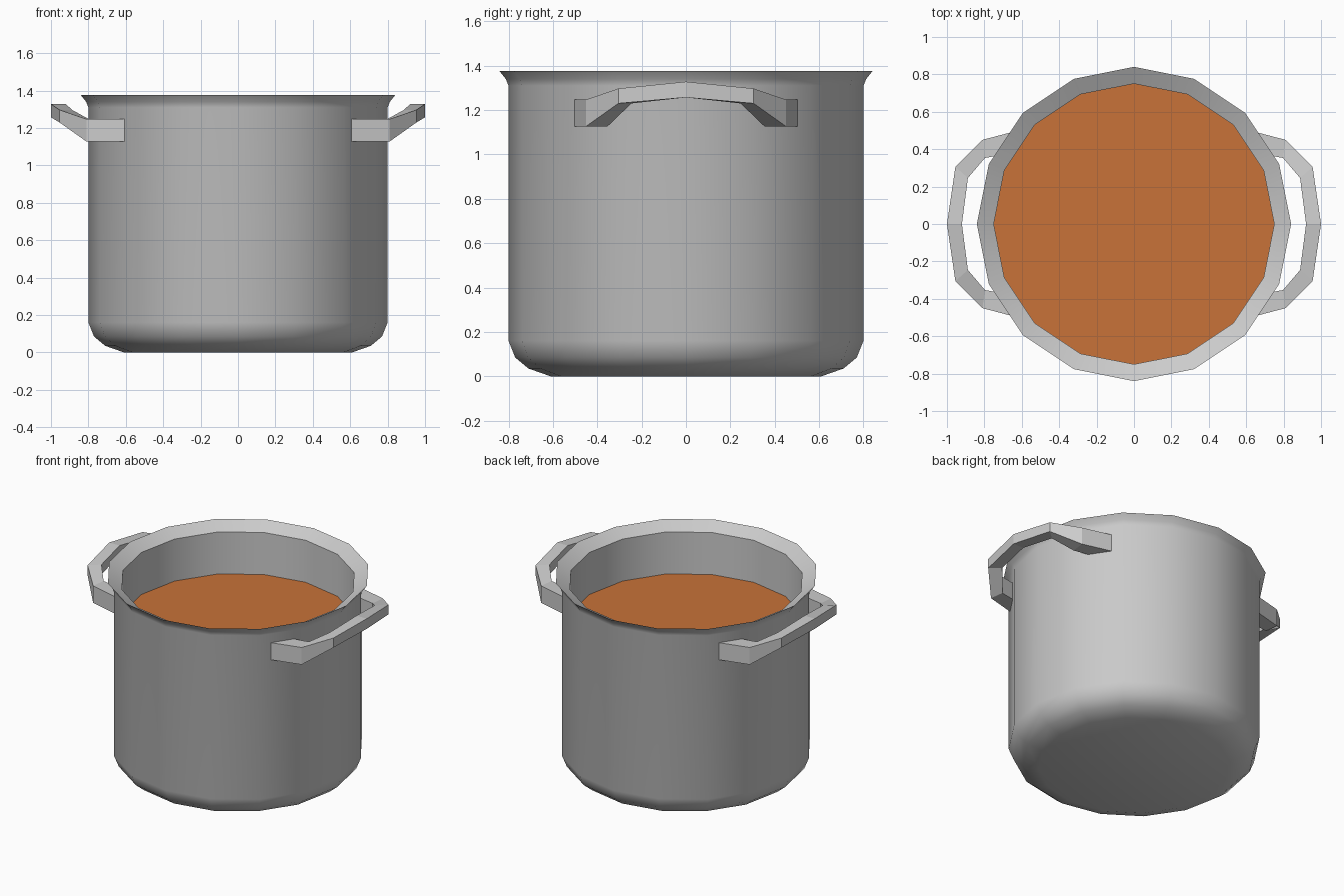
import bpy, bmesh
from math import sin, cos, pi, radians

if "Cube" in bpy.data.objects:
    bpy.data.objects.remove(bpy.data.objects["Cube"])

SIDES = 16


def make_object(name, verts, faces):
    mesh = bpy.data.meshes.new(name)
    bm = bmesh.new()
    vs = [bm.verts.new(v) for v in verts]
    for f in faces:
        bm.faces.new([vs[i] for i in f])
    bmesh.ops.recalc_face_normals(bm, faces=bm.faces)
    bm.to_mesh(mesh)
    bm.free()
    obj = bpy.data.objects.new(name, mesh)
    bpy.context.collection.objects.link(obj)
    return obj


def ring(r, z):
    return [(r * cos(2 * pi * i / SIDES), r * sin(2 * pi * i / SIDES), z)
            for i in range(SIDES)]


# Pot body: outer profile from the base up, over the lip and down inside
profile = [(0.61, 0), (0.71, 0.035), (0.77, 0.085), (0.80, 0.16), (0.80, 1.31),
           (0.812, 1.34), (0.84, 1.375), (0.75, 1.325), (0.75, 1.03)]
verts = [p for r, z in profile for p in ring(r, z)]
faces = [tuple(reversed(range(SIDES)))]
for k in range(len(profile) - 1):
    for i in range(SIDES):
        j = (i + 1) % SIDES
        a, b = k * SIDES, (k + 1) * SIDES
        faces.append((a + i, a + j, b + j, b + i))
pot = make_object("pot_body", verts, faces)
bpy.ops.object.select_all(action='DESELECT')
pot.select_set(True)
bpy.context.view_layer.objects.active = pot
bpy.ops.object.shade_smooth_by_angle(angle=radians(40))

# Soup surface
soup = make_object("soup", ring(0.75, 1.03), [tuple(range(SIDES))])
if soup.data.polygons[0].normal.z < 0:
    soup.data.flip_normals()
mat = bpy.data.materials.new("orange_soup")
mat.diffuse_color = (0.58, 0.17, 0.04, 1)
mat.use_nodes = True
mat.node_tree.nodes["Principled BSDF"].inputs["Base Color"].default_value = mat.diffuse_color
soup.data.materials.append(mat)

# Handle sections: outer x, outer y, inner x, inner y, bottom z, top z
half = [(0.60, 0.505, 0.68, 0.375, 1.127, 1.247),
        (0.81, 0.45, 0.797, 0.353, 1.127, 1.247),
        (0.955, 0.305, 0.888, 0.246, 1.23, 1.297),
        (1.00, 0.0, 0.92, 0.0, 1.257, 1.328)]
path = half + [(ox, -oy, ix, -iy, b, t) for ox, oy, ix, iy, b, t in half[-2::-1]]


def handle(name, side):
    verts = []
    for ox, oy, ix, iy, b, t in path:
        verts += [(side * ox, oy, b), (side * ox, oy, t),
                  (side * ix, iy, t), (side * ix, iy, b)]
    n = len(path)
    faces = [(0, 1, 2, 3), tuple(range(4 * n - 1, 4 * n - 5, -1))]
    for k in range(n - 1):
        for i in range(4):
            j = (i + 1) % 4
            faces.append((4 * k + i, 4 * k + 4 + i, 4 * k + 4 + j, 4 * k + j))
    return make_object(name, verts, faces)


# Mirrored pair of side handles
handle("right_handle", 1)
handle("left_handle", -1)
